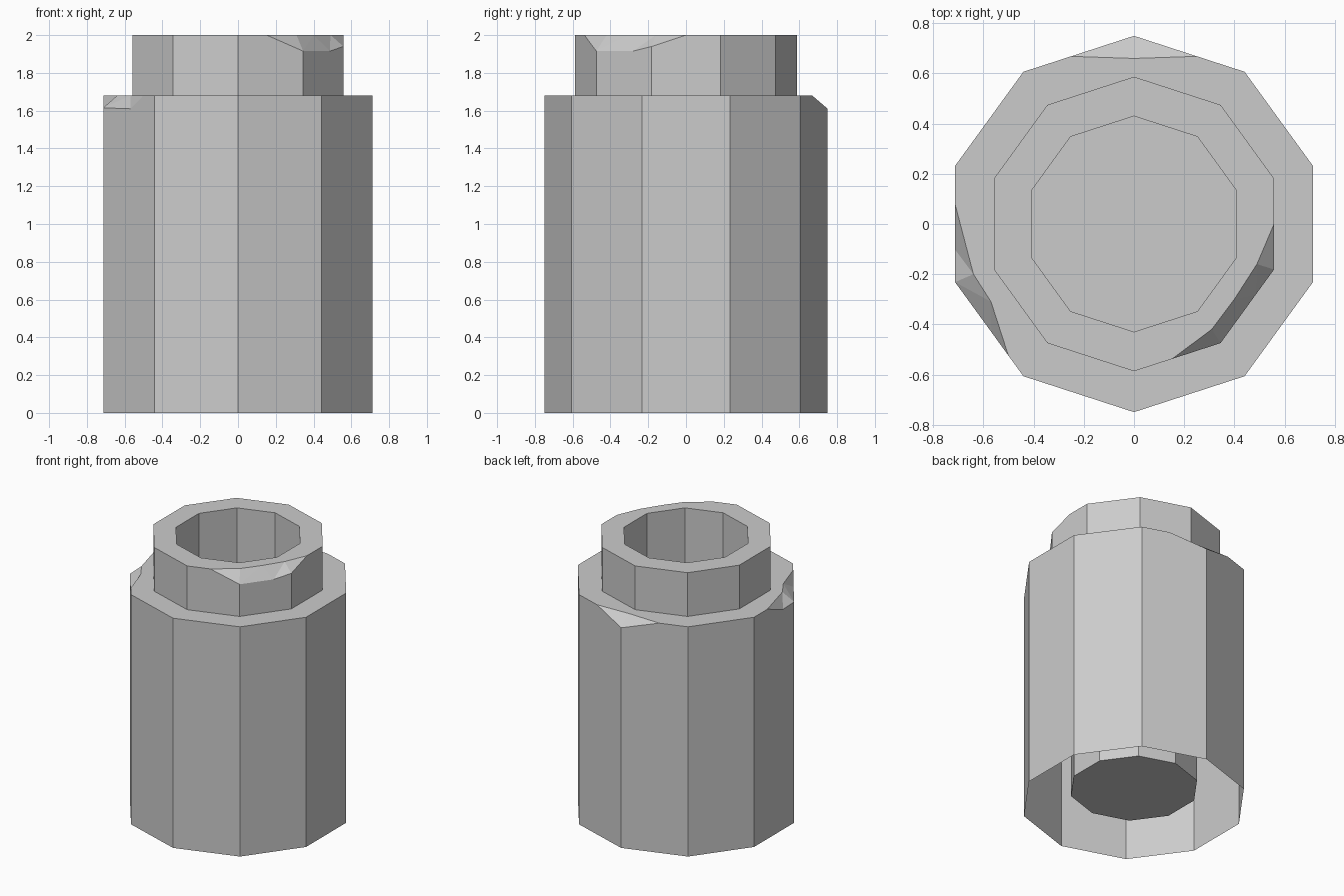
import bpy, bmesh, math

if "Cube" in bpy.data.objects:
    bpy.data.objects.remove(bpy.data.objects["Cube"])

SIDES = 10


def corner(r, k):
    a = math.radians(54 + 36 * k)
    return r * math.cos(a), r * math.sin(a)


def on_side(r, s):
    # point on the decagon outline at side parameter s
    k = min(int(math.floor(s)), SIDES - 1)
    t = s - k
    (x0, y0), (x1, y1) = corner(r, k), corner(r, k + 1)
    return x0 + (x1 - x0) * t, y0 + (y1 - y0) * t


def turn(v):
    return ((math.degrees(math.atan2(v.co.y, v.co.x)) - 54) / 36 + 1e-6) % SIDES


def finish(bm, name):
    me = bpy.data.meshes.new(name)
    bm.to_mesh(me)
    bm.free()
    ob = bpy.data.objects.new(name, me)
    bpy.context.collection.objects.link(ob)
    return ob


def tier(name, r_out, r_in, z0, z1, chips):
    """Decagon wall plus flat top ring; chips = (outline (s, z), rim points (x, y))."""
    bm = bmesh.new()
    base = [bm.verts.new((*corner(r_out, k), z0)) for k in range(SIDES)]
    crest, rim = {}, []
    for low, inner in chips:
        lows = []
        for s, z in low:
            crest[s] = bm.verts.new((*on_side(r_out, s), z))
            lows.append(crest[s])
        ins = [lows[0]] + [bm.verts.new((x, y, z1)) for x, y in inner] + [lows[-1]]
        rim += ins
        # broken facets, zipped between the wall edge and the rim edge
        i = j = 0
        while i < len(lows) - 2 or j < len(ins) - 2:
            step_low = j >= len(ins) - 2 or (
                i < len(lows) - 2 and turn(lows[i + 1]) <= turn(ins[j + 1]))
            if step_low:
                if j > 0 or i > 0:
                    bm.faces.new((lows[i], lows[i + 1], ins[j]))
                i += 1
            else:
                if i > 0 or j > 0:
                    bm.faces.new((lows[i], ins[j + 1], ins[j]))
                j += 1
        bm.faces.new((lows[-2], lows[-1], ins[-2]))
    for k in range(SIDES):
        if k not in crest:
            crest[k] = bm.verts.new((*corner(r_out, k), z1))
            rim.append(crest[k])
    # wall panels
    for k in range(SIDES):
        n = (k + 1) % SIDES
        mid = [crest[s] for s in sorted(crest) if k < s < k + 1]
        bm.faces.new([base[k], base[n], crest[n]] + mid[::-1] + [crest[k]])
    # top ring
    rim.sort(key=turn)
    hole = [bm.verts.new((*corner(r_in, k), z1)) for k in range(SIDES)]
    edges = []
    for loop in (rim, hole):
        for a, b in zip(loop, loop[1:] + loop[:1]):
            edges.append(bm.edges.get((a, b)) or bm.edges.new((a, b)))
    res = bmesh.ops.triangle_fill(bm, edges=edges, use_beauty=True, normal=(0, 0, 1))
    for f in res["geom"]:
        if isinstance(f, bmesh.types.BMFace):
            f.normal_update()
            if f.normal.z < 0:
                f.normal_flip()
    return finish(bm, name)


# wide body with a chipped back corner and front-left corner
tier("body", 0.75, 0.587, 0.0, 1.68, [
    ([(0.43, 1.68), (1, 1.61), (1.57, 1.68)], [(0.0, 0.66)]),
    ([(3.33, 1.68), (3.72, 1.61), (4, 1.615), (4.53, 1.61), (4.78, 1.68)],
     [(-0.64, -0.20), (-0.57, -0.31)]),
])

# narrower collar with a chipped front-right rim
tier("collar", 0.587, 0.43, 1.68, 2.0, [
    ([(6.44, 2.0), (7, 1.915), (7.66, 1.915), (8, 1.94), (8.5, 2.0)],
     [(0.31, -0.42), (0.40, -0.30), (0.49, -0.16)]),
])

# inner bore with a closed floor
bm = bmesh.new()
lo = [bm.verts.new((*corner(0.43, k), 0.11)) for k in range(SIDES)]
hi = [bm.verts.new((*corner(0.43, k), 2.0)) for k in range(SIDES)]
bm.faces.new(lo)
for k in range(SIDES):
    n = (k + 1) % SIDES
    bm.faces.new((lo[n], lo[k], hi[k], hi[n]))
finish(bm, "bore")
